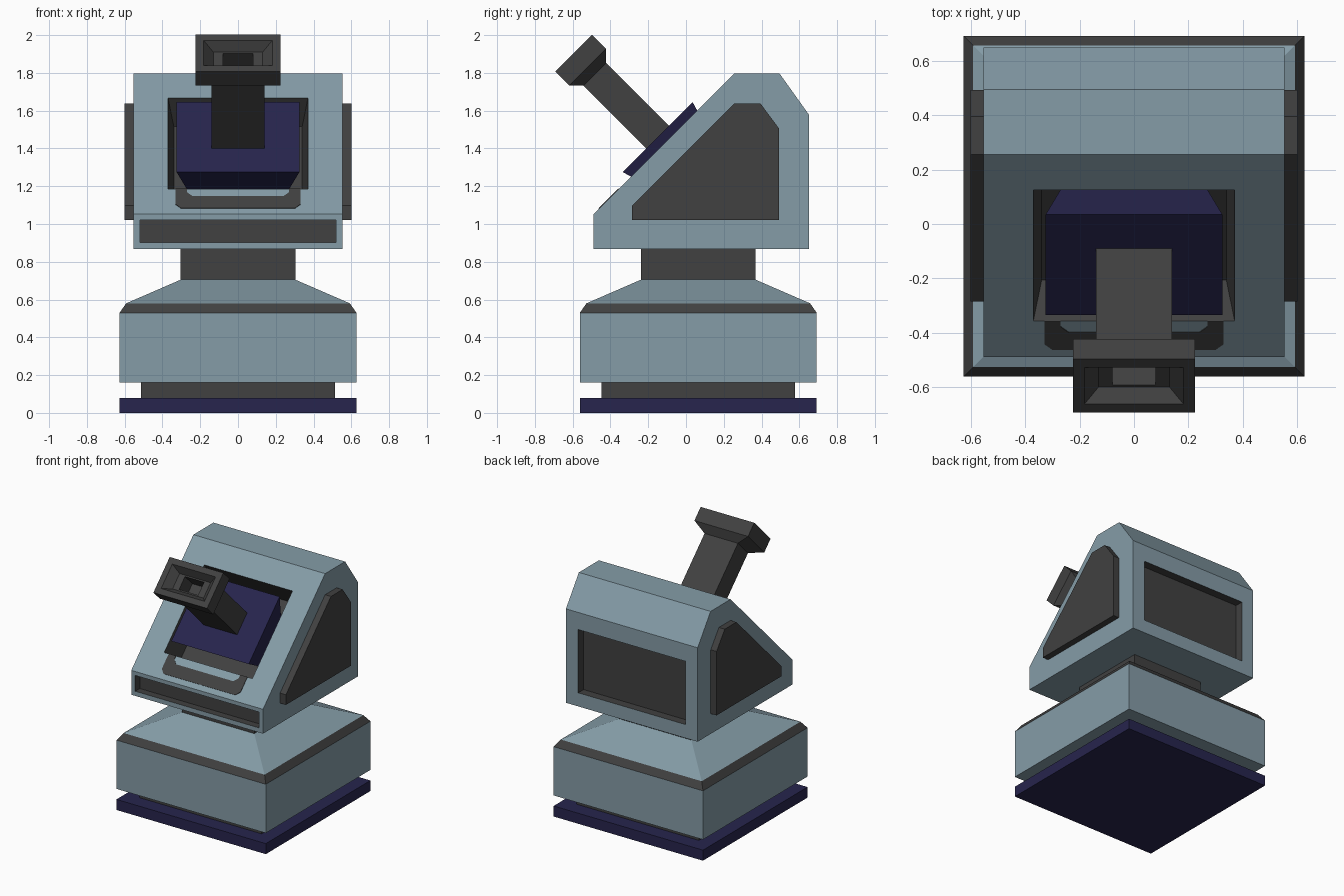
import bpy, bmesh
from mathutils import Matrix, Vector

if "Cube" in bpy.data.objects:
    bpy.data.objects.remove(bpy.data.objects["Cube"])


def material(name, rgb):
    m = bpy.data.materials.new(name)
    m.diffuse_color = (*rgb, 1)
    m.use_nodes = True
    m.node_tree.nodes["Principled BSDF"].inputs["Base Color"].default_value = m.diffuse_color
    return m


MATS = [material("blue_grey", (0.235, 0.335, 0.39)),
        material("charcoal", (0.052, 0.052, 0.052)),
        material("navy", (0.020, 0.018, 0.075))]
BLUE, DARK, NAVY = 0, 1, 2


def finish(name, bm, frame):
    bmesh.ops.recalc_face_normals(bm, faces=bm.faces)
    bm.transform(frame)
    me = bpy.data.meshes.new(name)
    bm.to_mesh(me)
    bm.free()
    for m in MATS:
        me.materials.append(m)
    ob = bpy.data.objects.new(name, me)
    bpy.context.collection.objects.link(ob)
    return ob


def loft(name, frame, loops, mat, bands={}):
    """Stack of rectangles (half x, half y, height); bands recolours segments."""
    bm = bmesh.new()
    rings = [[bm.verts.new((sx * hx, sy * hy, h))
              for sx, sy in ((-1, -1), (1, -1), (1, 1), (-1, 1))]
             for hx, hy, h in loops]
    bm.faces.new(rings[0]).material_index = mat
    bm.faces.new(rings[-1]).material_index = mat
    for i, (a, b) in enumerate(zip(rings, rings[1:])):
        for k in range(4):
            f = bm.faces.new((a[k], a[(k + 1) % 4], b[(k + 1) % 4], b[k]))
            f.material_index = bands.get(i, mat)
    return finish(name, bm, frame)


def prism(name, frame, pts, h0, h1, mat):
    """Profile in local xy pulled from height h0 to h1."""
    bm = bmesh.new()
    f = bm.faces.new([bm.verts.new((x, y, h0)) for x, y in pts])
    ext = bmesh.ops.extrude_face_region(bm, geom=[f])
    verts = [v for v in ext["geom"] if isinstance(v, bmesh.types.BMVert)]
    bmesh.ops.translate(bm, verts=verts, vec=(0, 0, h1 - h0))
    for f in bm.faces:
        f.material_index = mat
    return finish(name, bm, frame)


def cut(target, cutter):
    mod = target.modifiers.new("cut", "BOOLEAN")
    mod.operation = "DIFFERENCE"
    mod.solver = "EXACT"
    mod.object = cutter
    bpy.context.view_layer.objects.active = target
    bpy.ops.object.modifier_apply(modifier=mod.name)
    bpy.data.objects.remove(cutter)


def frame_from(x, y, z, origin):
    m = Matrix((Vector(x).normalized(), Vector(y).normalized(),
                Vector(z).normalized())).transposed().to_4x4()
    m.translation = origin
    return m


BASE = Matrix.Translation((0, 0.065, 0))
SIDE = frame_from((0, 1, 0), (0, 0, 1), (1, 0, 0), (0, 0, 0))
SLOPE = frame_from((1, 0, 0), (0, 1, 1), (0, -1, 1), (0, -0.115, 1.425))

# Pedestal
loft("base_slab", BASE, [(.627, .627, 0), (.627, .627, .08)], NAVY)
loft("base_gap", BASE, [(.513, .513, .075), (.513, .513, .165)], DARK)
loft("base_body", BASE, [(.627, .627, .16), (.627, .627, .53), (.592, .592, .58),
                         (.304, .304, .705)], BLUE, {1: DARK})
loft("neck", BASE, [(.304, .304, .70), (.304, .304, .88)], DARK)

# Head housing with sloped front
head = prism("head", SIDE, [(-.49, .867), (.65, .867), (.65, 1.58), (.495, 1.797),
                            (.255, 1.797), (-.49, 1.052)], -.553, .553, BLUE)

# Recesses: sloped socket, front slot, back panel
cut(head, loft("socket_cutter", SLOPE, [(.34, .31, -.18), (.38, .35, .06)], DARK))
cut(head, loft("slot_cutter", Matrix.Translation((0, -.49, 0)),
               [(.52, .055, .902), (.52, .055, 1.022)], DARK))
cut(head, loft("panel_cutter", Matrix.Translation((0, .65, 0)),
               [(.45, .065, .97), (.45, .065, 1.45)], DARK))

# Side plates
for name, s in (("side_plate_right", 1), ("side_plate_left", -1)):
    prism(name, SIDE, [(-.285, 1.02), (.493, 1.02), (.493, 1.505), (.395, 1.637),
                       (.255, 1.637), (-.285, 1.097)], s * .54, s * .602, DARK)

# Tapered block in the socket
loft("socket_block", SLOPE, [(.255, .192, -.185), (.325, .262, .05)], NAVY)

# Eyepiece with flared, hollowed end
loft("eyepiece", SLOPE, [(.14, .085, .03), (.14, .085, .52), (.225, .138, .573),
                         (.225, .138, .679), (.182, .095, .679), (.13, .06, .625),
                         (.08, .05, .625), (.08, .05, .5)], DARK)

# Thin U-shaped trim below the socket
half = [(.33, -.34), (.33, -.458), (.30, -.488)]
inner = [(.24, -.398), (.27, -.368), (.27, -.34)]
prism("lower_trim", SLOPE, half + [(-x, y) for x, y in reversed(half)]
      + [(-x, y) for x, y in reversed(inner)] + inner, -.004, .005, DARK)
